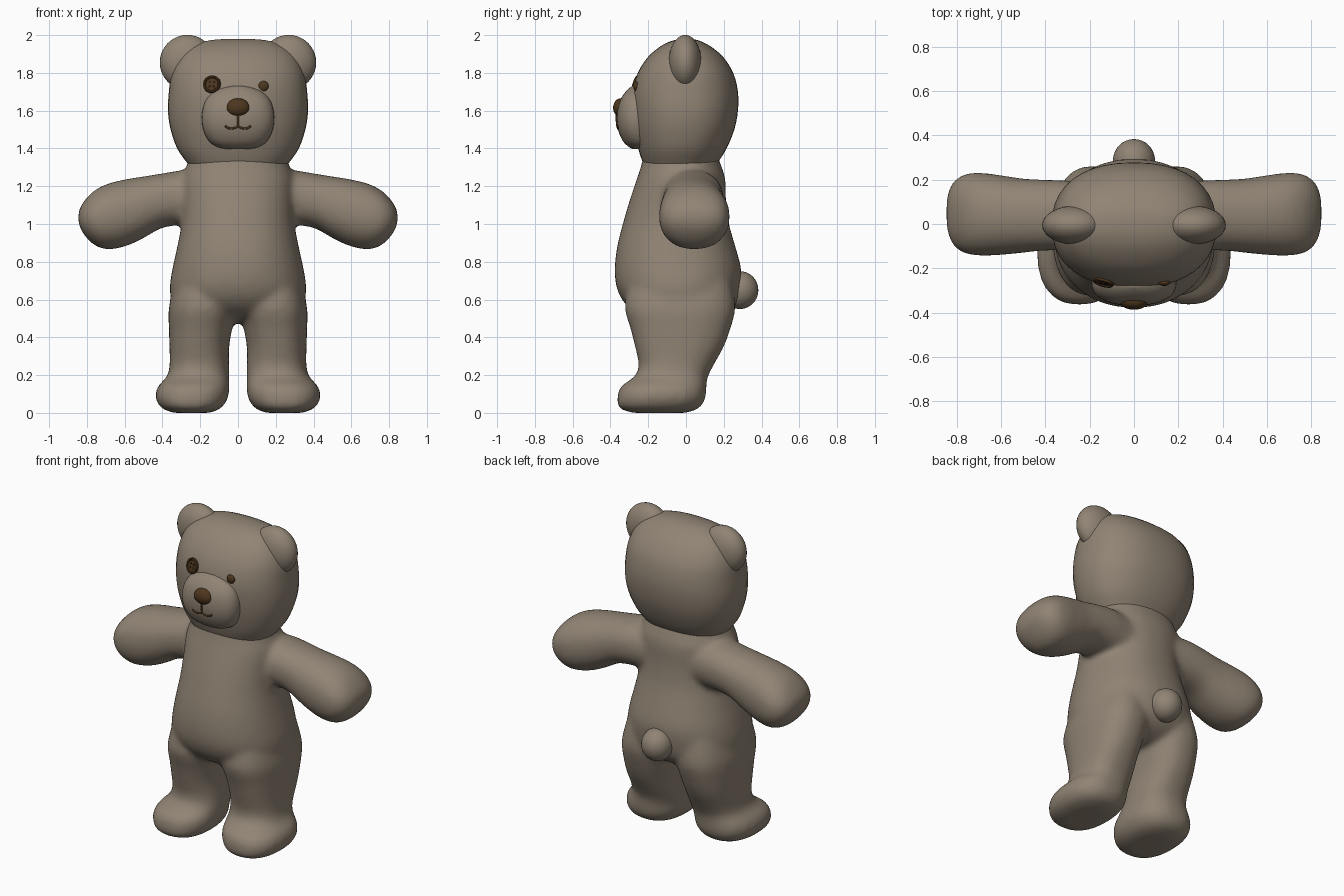
import bpy, bmesh, math
from mathutils import Vector
from mathutils.bvhtree import BVHTree

if "Cube" in bpy.data.objects:
    bpy.data.objects.remove(bpy.data.objects["Cube"])


def material(name, rgb):
    m = bpy.data.materials.new(name)
    m.diffuse_color = (*rgb, 1)
    m.use_nodes = True
    m.node_tree.nodes["Principled BSDF"].inputs["Base Color"].default_value = m.diffuse_color
    return m


FUR = material("taupe fur", (0.28, 0.23, 0.175))
BROWN = material("dark brown", (0.075, 0.037, 0.013))
DARK = material("deep brown", (0.03, 0.016, 0.007))


def spline(rows, steps):
    """Smooth in-between rows (Catmull-Rom)."""
    out = []
    for i in range(len(rows) - 1):
        p0, p1, p2, p3 = (rows[max(i - 1, 0)], rows[i], rows[i + 1], rows[min(i + 2, len(rows) - 1)])
        for s in range(steps):
            t = s / steps
            out.append([0.5 * (2 * b + (c - a) * t + (2 * a - 5 * b + 4 * c - d) * t * t
                               + (3 * b - a - 3 * c + d) * t ** 3)
                        for a, b, c, d in zip(p0, p1, p2, p3)])
    return out + [list(rows[-1])]


def loft(bm, rows, axis="z", side=1, power=2.2, steps=3, n=40):
    """Rows are (position, a_low, a_high, y_low, y_high) rounded sections."""
    rings = []
    for t, a0, a1, y0, y1 in spline(rows, steps):
        ring = []
        for k in range(n):
            c, s = math.cos(math.tau * k / n), math.sin(math.tau * k / n)
            a = (a0 + a1) / 2 + (a1 - a0) / 2 * math.copysign(abs(c) ** (2 / power), c)
            y = (y0 + y1) / 2 + (y1 - y0) / 2 * math.copysign(abs(s) ** (2 / power), s)
            ring.append(bm.verts.new((side * a, y, t) if axis == "z" else (side * t, y, a)))
        rings.append(ring)
    for r, q in zip(rings, rings[1:]):
        for k in range(n):
            bm.faces.new((r[k], r[(k + 1) % n], q[(k + 1) % n], q[k]))
    bm.faces.new(rings[0])
    bm.faces.new(rings[-1])


def finish(bm, name, mat, angle=50):
    bmesh.ops.recalc_face_normals(bm, faces=bm.faces[:])
    me = bpy.data.meshes.new(name)
    bm.to_mesh(me)
    bm.free()
    ob = bpy.data.objects.new(name, me)
    bpy.context.collection.objects.link(ob)
    me.materials.append(mat)
    activate(ob)
    bpy.ops.object.shade_smooth_by_angle(angle=math.radians(angle))
    return ob


def activate(ob):
    bpy.ops.object.select_all(action="DESELECT")
    ob.select_set(True)
    bpy.context.view_layer.objects.active = ob


def ball(name, loc, size, mat):
    bm = bmesh.new()
    bmesh.ops.create_uvsphere(bm, u_segments=32, v_segments=20, radius=1)
    bmesh.ops.scale(bm, vec=size, verts=bm.verts)
    bmesh.ops.translate(bm, vec=loc, verts=bm.verts)
    return finish(bm, name, mat, 80)


# Body: torso, arms and legs fused into one soft skin
bm = bmesh.new()
loft(bm, [(0.48, -.15, .15, -.12, .14), (0.52, -.27, .27, -.25, .22), (0.58, -.345, .345, -.325, .27),
          (0.66, -.362, .362, -.367, .288), (0.76, -.348, .348, -.378, .293), (0.88, -.322, .322, -.365, .262),
          (1.0, -.30, .30, -.335, .228), (1.12, -.295, .295, -.30, .212), (1.24, -.295, .295, -.26, .208),
          (1.30, -.275, .275, -.24, .19), (1.38, -.25, .25, -.22, .16)])
for side in (1, -1):
    # arm
    loft(bm, [(.12, 1.0, 1.27, -.12, .18), (.28, .995, 1.285, -.12, .195), (.40, .98, 1.268, -.12, .2),
              (.50, .925, 1.252, -.13, .205), (.60, .88, 1.236, -.14, .22), (.70, .865, 1.21, -.143, .232),
              (.77, .895, 1.17, -.13, .222), (.82, .95, 1.115, -.09, .185), (.845, 1.0, 1.07, -.02, .12)],
         axis="x", side=side)
    # leg and foot
    loft(bm, [(0.0, .15, .34, -.28, .0), (.025, .09, .405, -.355, .07), (.08, .052, .437, -.364, .104),
              (.14, .047, .425, -.345, .108), (.19, .047, .378, -.275, .115), (.25, .047, .362, -.25, .145),
              (.35, .047, .363, -.27, .20), (.45, .03, .366, -.295, .237), (.56, .01, .366, -.325, .262),
              (.70, .02, .33, -.30, .24)], side=side, power=2.4)
body = finish(bm, "body", FUR)
rm = body.modifiers.new("skin", "REMESH")
rm.mode = "VOXEL"
rm.voxel_size = 0.016
rm.use_smooth_shade = True
sm = body.modifiers.new("soften", "SMOOTH")
sm.factor = 0.5
sm.iterations = 14
activate(body)
bpy.ops.object.convert(target="MESH")

# Head
bm = bmesh.new()
loft(bm, [(1.30, -.25, .25, -.215, .15), (1.335, -.278, .278, -.232, .175), (1.40, -.322, .322, -.253, .215),
          (1.50, -.357, .357, -.275, .256), (1.60, -.371, .371, -.285, .275), (1.70, -.366, .366, -.284, .275),
          (1.80, -.352, .352, -.255, .25), (1.88, -.315, .315, -.205, .2), (1.93, -.265, .265, -.15, .145),
          (1.96, -.20, .20, -.10, .095), (1.975, -.13, .13, -.055, .055), (1.98, -.05, .05, -.02, .02)], power=2.3)
head = finish(bm, "head", FUR, 80)

# Ears and tail
for side, name in ((1, "ear_left"), (-1, "ear_right")):
    ball(name, (side * .268, -.005, 1.855), (.146, .087, .146), FUR)
ball("tail", (0, .285, .65), (.095, .098, .1), FUR)

# Muzzle
bm = bmesh.new()
loft(bm, [(1.398, -.07, .07, -.285, -.18), (1.41, -.115, .115, -.305, -.16), (1.44, -.155, .155, -.335, -.15),
          (1.50, -.184, .184, -.36, -.15), (1.57, -.192, .192, -.367, -.15), (1.64, -.178, .178, -.355, -.15),
          (1.69, -.145, .145, -.328, -.15), (1.718, -.10, .10, -.302, -.16), (1.73, -.05, .05, -.285, -.18)],
     power=2.4)
muzzle = finish(bm, "muzzle", FUR, 80)

# Nose
bm = bmesh.new()
loft(bm, [(1.575, -.025, .025, -.368, -.33), (1.583, -.045, .045, -.376, -.32), (1.60, -.059, .059, -.384, -.31),
          (1.62, -.061, .061, -.386, -.305), (1.64, -.054, .054, -.38, -.305), (1.656, -.038, .038, -.37, -.31),
          (1.664, -.015, .015, -.356, -.32)], steps=2, n=28)
finish(bm, "nose", BROWN, 80)


def surface(ob, x, z):
    """Front surface point and normal of a part."""
    tree = BVHTree.FromObject(ob, bpy.context.evaluated_depsgraph_get())
    return tree.ray_cast(Vector((x, -2, z)), Vector((0, 1, 0)))[:2]


# Mouth: a stitched line below the nose and two small curves
curve = bpy.data.curves.new("mouth", "CURVE")
curve.dimensions = "3D"
curve.bevel_depth = 0.006
curve.bevel_resolution = 2
curve.use_fill_caps = True
stem = [(0, 1.585), (0, 1.55), (0, 1.515)]
smiles = [[(0, 1.517), (s * .018, 1.508), (s * .036, 1.505), (s * .052, 1.508), (s * .068, 1.52)] for s in (1, -1)]
for line in [stem] + smiles:
    sp = curve.splines.new("POLY")
    sp.points.add(len(line) - 1)
    for p, (x, z) in zip(sp.points, line):
        p.co = (*surface(muzzle, x, z)[0], 1)
mouth = bpy.data.objects.new("mouth", curve)
bpy.context.collection.objects.link(mouth)
curve.materials.append(BROWN)
activate(mouth)
bpy.ops.object.convert(target="MESH")

# Plain eye
p, nrm = surface(head, .135, 1.73)
ball("eye", p, (.027, .014, .027), BROWN)

# Button eye: dished disc with a raised rim, four holes and crossed thread
p, nrm = surface(head, -.138, 1.74)
turn = nrm.to_track_quat("Z", "Y")
bm = bmesh.new()
profile = [(.044, -.02), (.048, -.002), (.047, .007), (.042, .011), (.036, .009), (.033, .004), (0, .004)]
vs = [bm.verts.new((r, 0, h)) for r, h in profile]
es = [bm.edges.new(e) for e in zip(vs, vs[1:])]
bmesh.ops.spin(bm, geom=vs + es, cent=(0, 0, 0), axis=(0, 0, 1), angle=math.tau, steps=28)
bmesh.ops.remove_doubles(bm, verts=bm.verts, dist=1e-5)
button = finish(bm, "button_eye", BROWN, 40)
bm = bmesh.new()
for k in range(4):
    a = math.tau * (k + .5) / 4
    res = bmesh.ops.create_cone(bm, cap_ends=True, segments=10, radius1=.007, radius2=.007, depth=.004)
    bmesh.ops.translate(bm, vec=(.016 * math.cos(a), .016 * math.sin(a), .004), verts=res["verts"])
holes = finish(bm, "button_holes", DARK, 30)
for ob in (button, holes):
    ob.location = p
    ob.rotation_mode = "QUATERNION"
    ob.rotation_quaternion = turn
